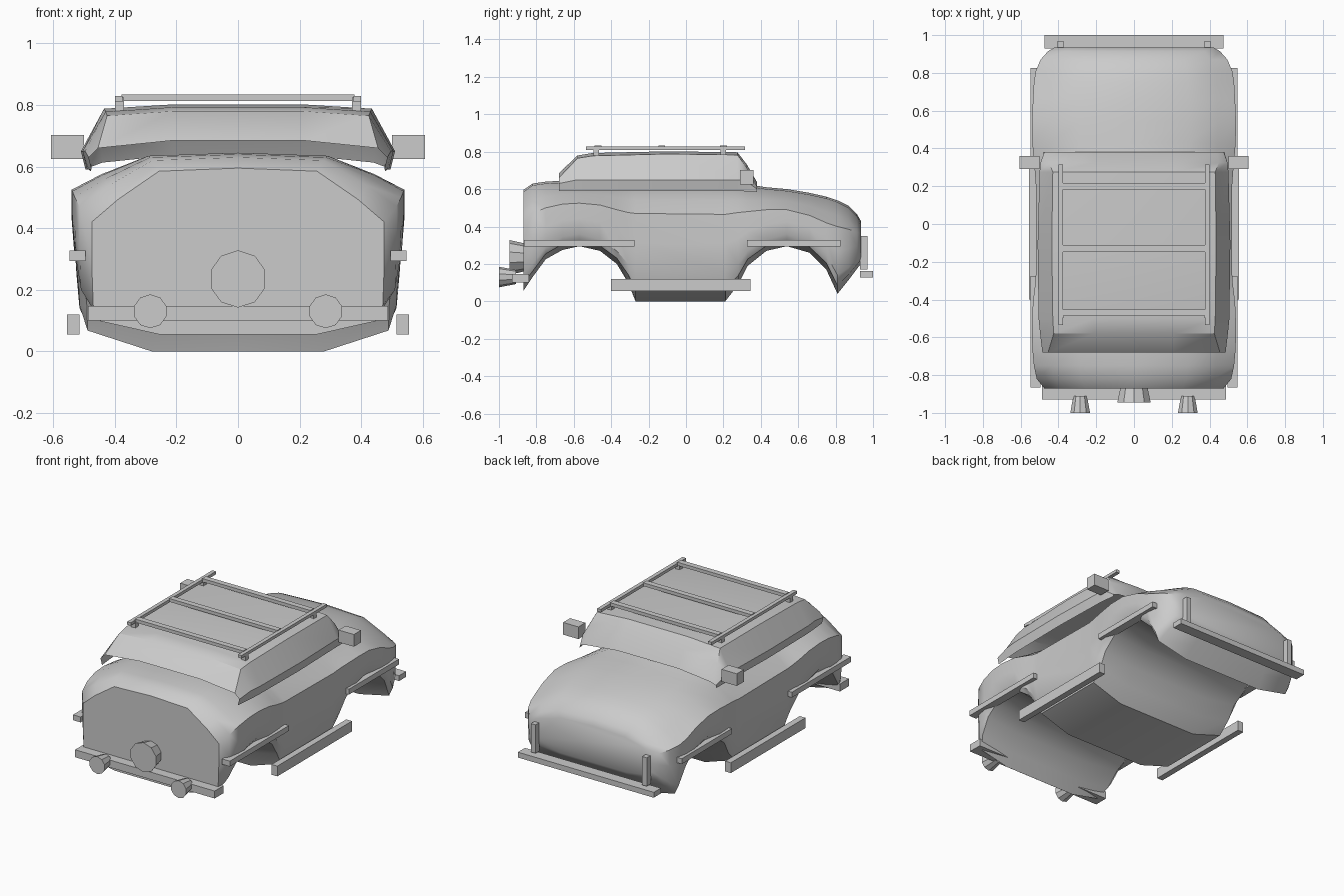
import bpy, bmesh, math


def new_object(name, bm, smooth=None):
    bmesh.ops.recalc_face_normals(bm, faces=bm.faces)
    mesh = bpy.data.meshes.new(name)
    bm.to_mesh(mesh)
    bm.free()
    ob = bpy.data.objects.new(name, mesh)
    bpy.context.collection.objects.link(ob)
    if smooth:
        bpy.ops.object.select_all(action='DESELECT')
        ob.select_set(True)
        bpy.context.view_layer.objects.active = ob
        bpy.ops.object.shade_smooth_by_angle(angle=math.radians(smooth))
    return ob


def loft(name, rings, closed, smooth):
    """Skin a list of equal-length rings; closed rings also get end caps."""
    bm = bmesh.new()
    vs = [[bm.verts.new(p) for p in r] for r in rings]
    n = len(vs[0])
    for a, b in zip(vs, vs[1:]):
        for i in range(n if closed else n - 1):
            j = (i + 1) % n
            bm.faces.new((a[i], a[j], b[j], b[i]))
    if closed:
        bm.faces.new(vs[0])
        bm.faces.new(vs[-1])
    return new_object(name, bm, smooth)


def box(name, x, y, z):
    bm = bmesh.new()
    bmesh.ops.create_cube(bm, size=1)
    for v in bm.verts:
        v.co = [(lo + hi) / 2 + c * (hi - lo) for c, (lo, hi) in zip(v.co, (x, y, z))]
    return new_object(name, bm)


def pair(name, x, y, z):
    box(name + "_right", x, y, z)
    box(name + "_left", (-x[1], -x[0]), y, z)


def cone(name, x, z, y0, r0, y1, r1):
    rings = []
    for y, r in ((y0, r0), (y1, r1)):
        rings.append([(x + r * math.sin(a * math.tau / 10), y,
                       z + r * math.cos(a * math.tau / 10)) for a in range(10)])
    loft(name, rings, True, 30)


# Body: stations of y, top, bottom, half width, shoulder height, sill height
stations = [
    (-0.87, 0.595, 0.055, 0.475, 0.42, 0.15),
    (-0.82, 0.63, 0.13, 0.515, 0.47, 0.20),
    (-0.75, 0.64, 0.225, 0.53, 0.50, 0.29),
    (-0.66, 0.645, 0.275, 0.538, 0.52, 0.345),
    (-0.57, 0.645, 0.295, 0.54, 0.525, 0.36),
    (-0.46, 0.645, 0.27, 0.538, 0.515, 0.33),
    (-0.37, 0.645, 0.2, 0.53, 0.49, 0.27),
    (-0.31, 0.645, 0.1, 0.522, 0.475, 0.2),
    (-0.27, 0.645, 0.0, 0.52, 0.47, 0.15),
    (0.21, 0.64, 0.0, 0.52, 0.465, 0.15),
    (0.28, 0.635, 0.09, 0.525, 0.475, 0.2),
    (0.33, 0.625, 0.19, 0.53, 0.48, 0.27),
    (0.43, 0.61, 0.27, 0.538, 0.49, 0.33),
    (0.54, 0.6, 0.295, 0.54, 0.49, 0.36),
    (0.66, 0.58, 0.26, 0.535, 0.46, 0.33),
    (0.75, 0.56, 0.17, 0.53, 0.42, 0.25),
    (0.81, 0.54, 0.04, 0.52, 0.4, 0.14),
    (0.87, 0.51, 0.115, 0.495, 0.385, 0.18),
    (0.915, 0.465, 0.175, 0.455, 0.37, 0.225),
    (0.935, 0.43, 0.2, 0.42, 0.36, 0.25),
]
rings = []
for y, t, b, w, s, d in stations:
    half = [(0.54 * w, t - 0.01), (0.82 * w, s + 0.42 * (t - s)), (w, s),
            (w, (s + d) / 2), (0.99 * w, d), (0.94 * w, b + 0.45 * (d - b)),
            (0.54 * w, b)]
    rings.append([(0, y, t)] + [(x, y, z) for x, z in half]
                 + [(0, y, b)] + [(-x, y, z) for x, z in reversed(half)])
loft("body", rings, True, 40)

# Cabin shell: open below, stations of y and a half profile of (x, z)
cabin = [
    (-0.68, [(0.21, 0.685), (0.455, 0.66), (0.485, 0.63), (0.475, 0.59)]),
    (-0.58, [(0.21, 0.78), (0.425, 0.765), (0.497, 0.65), (0.485, 0.59)]),
    (-0.5, [(0.21, 0.793), (0.43, 0.778), (0.505, 0.65), (0.49, 0.59)]),
    (-0.1, [(0.21, 0.802), (0.435, 0.788), (0.51, 0.65), (0.495, 0.59)]),
    (0.275, [(0.21, 0.797), (0.43, 0.783), (0.5, 0.65), (0.485, 0.59)]),
    (0.325, [(0.21, 0.732), (0.45, 0.715), (0.495, 0.64), (0.482, 0.588)]),
    (0.38, [(0.21, 0.637), (0.44, 0.613), (0.475, 0.6), (0.478, 0.585)]),
]
rings = [[(-x, y, z) for x, z in reversed(h)] + [(x, y, z) for x, z in h]
         for y, h in cabin]
loft("cabin", rings, False, 35)

# Fender trims, side steps, mirrors
pair("rear_fender_trim", (0.495, 0.548), (-0.865, -0.275), (0.293, 0.327))
pair("front_fender_trim", (0.495, 0.548), (0.325, 0.825), (0.293, 0.327))
pair("side_step", (0.515, 0.555), (-0.4, 0.345), (0.055, 0.12))
pair("mirror", (0.5, 0.607), (0.29, 0.36), (0.625, 0.702))

# Bumpers with uprights
box("rear_bumper", (-0.488, 0.488), (-0.93, -0.84), (0.1, 0.147))
box("front_bumper", (-0.475, 0.475), (0.93, 1.0), (0.128, 0.162))
pair("bumper_upright", (0.373, 0.405), (0.93, 0.97), (0.17, 0.35))

# Exhausts and the round hub on the flat end
for side, x in (("left", -0.285), ("right", 0.285)):
    cone("exhaust_" + side, x, 0.13, -1.0, 0.055, -0.91, 0.038)
cone("round_hub", 0, 0.235, -0.945, 0.093, -0.865, 0.075)

# Roof rack: rails, cross bars and feet
pair("rack_rail", (0.375, 0.4), (-0.535, 0.315), (0.81, 0.829))
for i, y in enumerate((-0.47, -0.13, 0.2)):
    box(f"rack_cross_bar_{i + 1}", (-0.378, 0.378), (y - 0.018, y + 0.018), (0.813, 0.834))
for i, y in enumerate((-0.48, 0.2)):
    pair(f"rack_foot_{i + 1}", (0.37, 0.4), (y - 0.015, y + 0.015), (0.778, 0.825))
